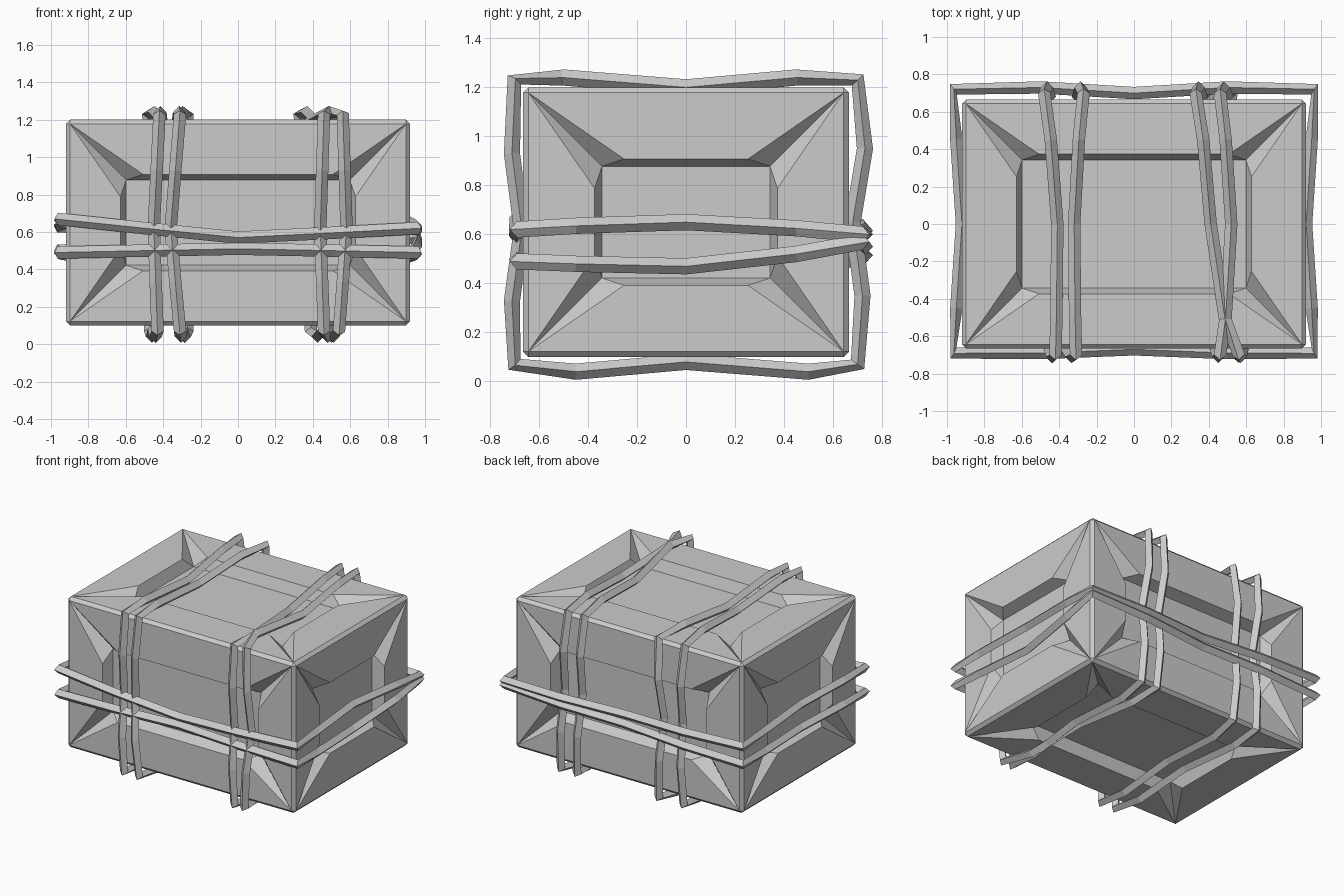
import bpy, bmesh
from mathutils import Vector

cube = bpy.data.objects.get("Cube")
if cube:
    bpy.data.objects.remove(cube, do_unlink=True)

grey = bpy.data.materials.new("plain grey")
grey.use_nodes = True
colour = (0.6, 0.6, 0.6, 1)
grey.diffuse_color = colour
grey.node_tree.nodes["Principled BSDF"].inputs["Base Color"].default_value = colour


def finish(name, bm):
    bmesh.ops.recalc_face_normals(bm, faces=bm.faces[:])
    mesh = bpy.data.meshes.new(name)
    bm.to_mesh(mesh)
    bm.free()
    mesh.materials.append(grey)
    obj = bpy.data.objects.new(name, mesh)
    bpy.context.collection.objects.link(obj)
    return obj


def sink_panel(bm, face, margin=0.28, slope=0.02, depth=0.08, spread=0.11):
    """Replace a side with a frame, a sunken panel and grooves to its corners."""
    corners = list(face.verts)
    normal = face.normal.copy()
    count = len(corners)
    lips, floor = [], []
    for i, v in enumerate(corners):
        ahead = (corners[(i + 1) % count].co - v.co).normalized()
        behind = (corners[i - 1].co - v.co).normalized()
        inner = v.co + (ahead + behind) * margin
        # two lip points per corner leave a tapering groove between them
        lips.append((bm.verts.new(inner + behind * spread - ahead * 0.01),
                     bm.verts.new(inner + ahead * spread - behind * 0.01)))
        floor.append(bm.verts.new(inner + (ahead + behind) * slope - normal * depth))
    bm.faces.remove(face)
    for i in range(count):
        j = (i + 1) % count
        a, b = lips[i][1], lips[j][0]
        bm.faces.new((corners[i], corners[j], b, a))
        bm.faces.new((a, b, floor[j], floor[i]))
        bm.faces.new((corners[i], a, floor[i]))
        bm.faces.new((corners[i], floor[i], lips[i][0]))
    bm.faces.new(floor)


# Box with thin chamfers and a sunken panel on each side
bm = bmesh.new()
bmesh.ops.create_cube(bm, size=1)
for v in bm.verts:
    v.co = Vector((v.co.x * 1.84, v.co.y * 1.33, v.co.z * 1.1 + 0.65))
bmesh.ops.bevel(bm, geom=bm.edges[:], offset=0.022, segments=1, affect='EDGES')
bm.normal_update()
for side in [f for f in bm.faces if f.calc_area() > 0.3]:
    sink_panel(bm, side)
finish("package_box", bm)


def cord(name, path, axis, half=0.033):
    """Closed cord with a diamond section, swept along the path."""
    bm = bmesh.new()
    axis = Vector(axis)
    rings = []
    for i, p in enumerate(path):
        tangent = (path[(i + 1) % len(path)] - path[i - 1]).normalized()
        out = tangent.cross(axis).normalized() * half
        across = out.cross(tangent).normalized() * half
        rings.append([bm.verts.new(p + d) for d in (out, across, -out, -across)])
    for i, ring in enumerate(rings):
        last = rings[i - 1]
        for k in range(4):
            m = (k + 1) % 4
            bm.faces.new((last[k], last[m], ring[m], ring[k]))
    return finish(name, bm)


def spread_out(values):
    """Insert the average between neighbouring values of a loop."""
    result = []
    for i, v in enumerate(values):
        result += [v, (v + values[(i + 1) % len(values)]) / 2]
    return result


# Upright cords: y, z loop runs down the front, under, up the back, over the top
upright_loop = [
    (-.7, 1.23), (-.71, .93), (-.67, .62), (-.71, .33),
    (-.7, .07), (-.45, .04), (0, .08), (.5, .04),
    (.7, .07), (.72, .35), (.68, .65), (.73, .95),
    (.7, 1.23), (.45, 1.24), (0, 1.2), (-.5, 1.24)]
upright_offsets = {
    "upright_cord_outer_right": (-.42, -.45, -.43, -.45, -.47, -.45, -.48, -.41),
    "upright_cord_inner_right": (-.31, -.36, -.31, -.3, -.27, -.3, -.27, -.32),
    "upright_cord_inner_left": (.46, .44, .46, .5, .52, .5, .46, .52),
    "upright_cord_outer_left": (.56, .58, .54, .46, .39, .36, .33, .41)}
for name, xs in upright_offsets.items():
    path = [Vector((x, y, z)) for x, (y, z) in zip(spread_out(xs), upright_loop)]
    cord(name, path, (1, 0, 0))

# Level cords: x, y loop runs along the front, left side, back and right side
level_loop = [
    (-.965, -.69), (-.5, -.69), (0, -.67), (.5, -.69),
    (.965, -.69), (.95, -.45), (.92, 0), (.95, .45),
    (.965, .72), (.5, .73), (0, .7), (-.5, .73),
    (-.965, .72), (-.95, .45), (-.92, 0), (-.95, -.45)]
level_heights = {
    "level_cord_upper": (.67, .57, .62, .65, .6, .6, .63, .65),
    "level_cord_lower": (.49, .51, .49, .47, .57, .53, .5, .48)}
for name, zs in level_heights.items():
    path = [Vector((x, y, z)) for z, (x, y) in zip(spread_out(zs), level_loop)]
    cord(name, path, (0, 0, 1))
